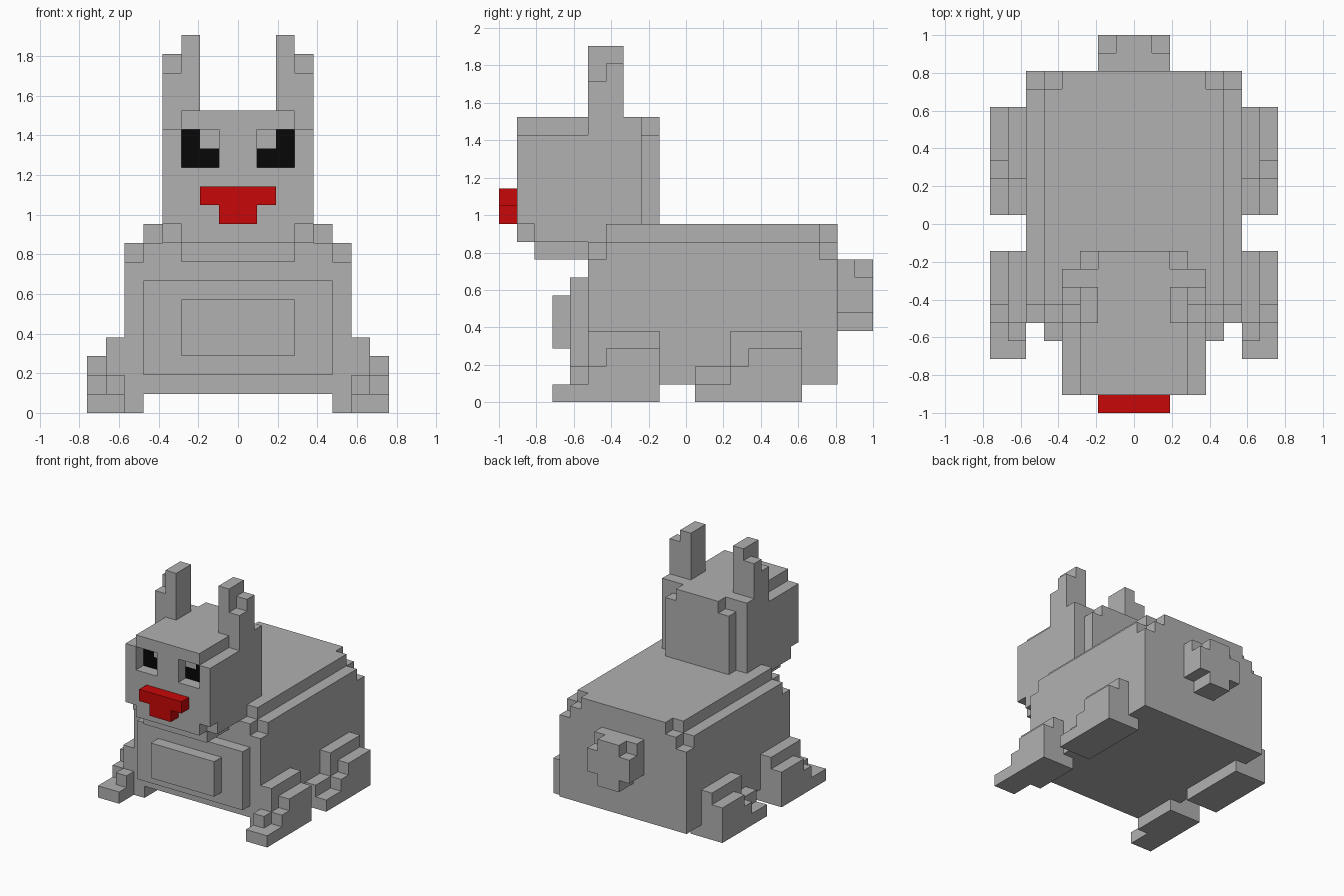
import bpy, bmesh

if "Cube" in bpy.data.objects:
    bpy.data.objects.remove(bpy.data.objects["Cube"])

U = 2 / 21  # size of one block; y counts from the front, z from the floor, x from the centre


def material(name, rgb):
    m = bpy.data.materials.new(name)
    m.diffuse_color = (*rgb, 1)
    m.use_nodes = True
    m.node_tree.nodes["Principled BSDF"].inputs["Base Color"].default_value = m.diffuse_color
    return m


GREY = material("grey fur", (0.44, 0.44, 0.44))
BLACK = material("black", (0.002, 0.002, 0.002))
RED = material("red", (0.58, 0.002, 0.002))


def box(xs, ys, zs, keep=lambda x, y, z: True):
    """Block cells of a box given by ranges, filtered by a rule."""
    return {(x, y, z) for x in range(*xs) for y in range(*ys)
            for z in range(*zs) if keep(x, y, z)}


def leg(start, end, knee, step, sole):
    """Stepped leg: flat foot, knee block and a thigh rising to the back."""
    foot = box((6, 8), (start, end), (0, 1)) | box((5, 6), (sole, end), (0, 1))
    inner = box((6, 7), (knee, end), (1, 2)) | box((6, 7), (step, end), (2, 4))
    outer = box((7, 8), (step, end), (1, 3), lambda x, y, z: y - step >= z - 1)
    return foot | inner | outer


def mirrored(s):
    return s | {(-1 - x, y, z) for x, y, z in s}


# Right half of each part; the rules cut the stepped corners
body = box((0, 6), (5, 19), (1, 10),
           lambda x, y, z: x + z < (13 if y in (5, 18) else 14))
chest = box((0, 5), (4, 5), (2, 7)) | box((0, 3), (3, 4), (3, 6))
socket = box((1, 3), (1, 2), (13, 15))
skull = box((0, 4), (1, 8), (10, 16),
            lambda x, y, z: not (x == 3 and z == 15 and y < 5))
nape = box((0, 3), (8, 9), (10, 16), lambda x, y, z: x + z < 17)
chin = box((0, 4), (1, 5), (8, 10),
           lambda x, y, z: y + z >= 10 and (x < 3 or (y > 1 and z == 9)))
ears = box((2, 4), (5, 7), (16, 20),
           lambda x, y, z: x == 2 or z < y + 13)
nose = box((0, 2), (0, 1), (10, 12), lambda x, y, z: x + 10 <= z)
tail = box((0, 2), (19, 21), (4, 8),
           lambda x, y, z: x == 0 or (z > 4 and y + z < 27))
# Black cells at the bottom of the eye sockets
eye = mirrored({(x, y + 1, z) for x, y, z in socket if x - 1 >= z - 13})

parts = {
    "body": body, "chest": chest,
    "head": (skull - socket) | nape | chin,
    "ears": ears, "nose": nose, "tail": tail,
    "front_legs": leg(start=3, end=9, knee=4, step=5, sole=5),
    "back_legs": leg(start=11, end=17, knee=11, step=13, sole=11),
}
parts = {name: mirrored(s) for name, s in parts.items()}
solid = set().union(*parts.values())


def build(name, block, mats):
    """Skin the block cells, keeping only faces open to the air."""
    bm = bmesh.new()
    verts = {}

    def vert(p):
        if p not in verts:
            verts[p] = bm.verts.new((p[0] * U, p[1] * U - 1, p[2] * U))
        return verts[p]

    for c in sorted(block):
        for axis in range(3):
            for side in (0, 1):
                n = list(c)
                n[axis] += 2 * side - 1
                if tuple(n) in solid:
                    continue
                loop = []
                for i, j in ((0, 0), (1, 0), (1, 1), (0, 1)):
                    p = list(c)
                    p[axis] += side
                    p[(axis + 1) % 3] += i
                    p[(axis + 2) % 3] += j
                    loop.append(vert(tuple(p)))
                f = bm.faces.new(loop if side else loop[::-1])
                f.material_index = int(c in eye and axis == 1)
    # Merge the flat block faces into clean panels
    bmesh.ops.dissolve_limit(bm, angle_limit=0.01, verts=bm.verts[:],
                             edges=bm.edges[:], delimit={'MATERIAL'})
    me = bpy.data.meshes.new(name)
    bm.to_mesh(me)
    bm.free()
    for m in mats:
        me.materials.append(m)
    bpy.context.collection.objects.link(bpy.data.objects.new(name, me))


for name, block in parts.items():
    build(name, block, {"nose": [RED], "head": [GREY, BLACK]}.get(name, [GREY]))
